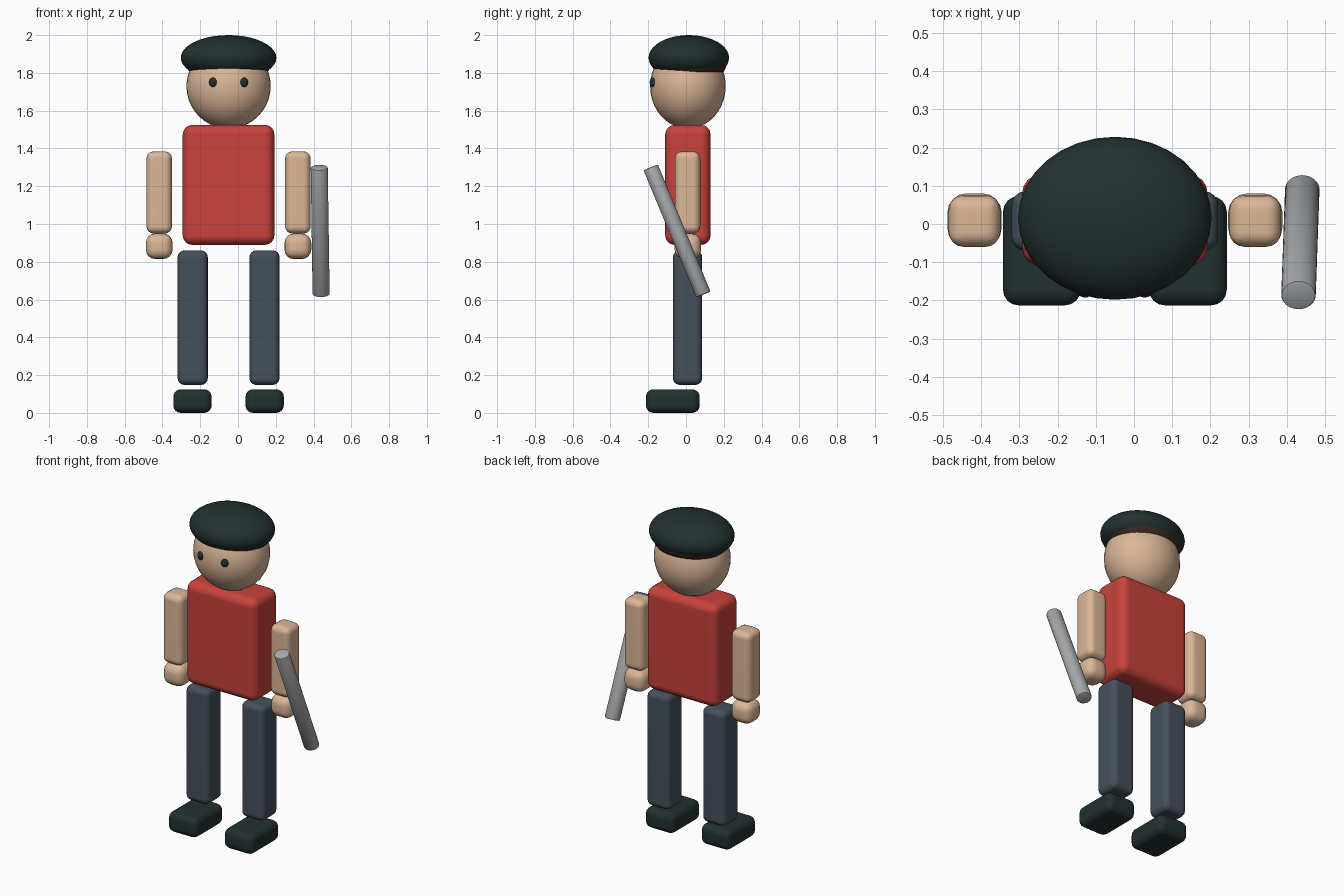
import bpy
import bmesh
from math import radians
from mathutils import Vector, Matrix

cube = bpy.data.objects.get("Cube")
if cube:
    bpy.data.objects.remove(cube, do_unlink=True)

MID = -0.05  # centre line of the body


def material(name, colour):
    mat = bpy.data.materials.new(name)
    mat.use_nodes = True
    mat.diffuse_color = (*colour, 1)
    bsdf = next(n for n in mat.node_tree.nodes if n.type == 'BSDF_PRINCIPLED')
    bsdf.inputs["Base Color"].default_value = (*colour, 1)
    bsdf.inputs["Roughness"].default_value = 0.7
    return mat


skin = material("skin", (0.71, 0.47, 0.31))
red = material("red cloth", (0.58, 0.055, 0.045))
slate = material("slate cloth", (0.06, 0.08, 0.105))
dark = material("dark green black", (0.016, 0.03, 0.03))
brown = material("dark brown", (0.05, 0.02, 0.014))
grey = material("grey metal", (0.38, 0.39, 0.4))


def finish(name, bm, mat, angle=50):
    mesh = bpy.data.meshes.new(name)
    bm.to_mesh(mesh)
    bm.free()
    mesh.materials.append(mat)
    obj = bpy.data.objects.new(name, mesh)
    bpy.context.collection.objects.link(obj)
    bpy.ops.object.select_all(action='DESELECT')
    obj.select_set(True)
    bpy.context.view_layer.objects.active = obj
    bpy.ops.object.shade_smooth_by_angle(angle=radians(angle))
    return obj


def rounded_box(name, centre, size, bevel, mat):
    bm = bmesh.new()
    bmesh.ops.create_cube(bm, size=1)
    bmesh.ops.scale(bm, vec=size, verts=bm.verts)
    bmesh.ops.bevel(bm, geom=bm.edges[:], offset=bevel, segments=4,
                    profile=0.5, affect='EDGES')
    bmesh.ops.translate(bm, vec=centre, verts=bm.verts)
    obj = finish(name, bm, mat)
    obj.modifiers.new("Weighted normals", 'WEIGHTED_NORMAL').keep_sharp = True
    return obj


def ellipsoid(name, centre, radii, mat, turn=0):
    bm = bmesh.new()
    bmesh.ops.create_uvsphere(bm, u_segments=32, v_segments=20, radius=1)
    place = (Matrix.Translation(centre) @ Matrix.Rotation(turn, 4, 'Z')
             @ Matrix.Diagonal((*radii, 1)))
    bmesh.ops.transform(bm, matrix=place, verts=bm.verts)
    return finish(name, bm, mat)


# Head, hair under the hat, and hat
ellipsoid("head", (MID, 0.01, 1.73), (0.223, 0.2, 0.225), skin)
ellipsoid("hair", (MID, 0.025, 1.85), (0.226, 0.19, 0.11), brown)
ellipsoid("hat", (MID, 0.015, 1.88), (0.253, 0.213, 0.12), dark)

# Torso
rounded_box("torso", (MID, 0.01, 1.207), (0.485, 0.24, 0.635), 0.05, red)

# Paired parts on each side of the centre line
for side, s in (("left", 1), ("right", -1)):
    ellipsoid(side + "_eye", (MID + s * 0.083, -0.177, 1.75),
              (0.021, 0.014, 0.025), dark, turn=s * radians(22))
    arm_x = MID + s * 0.367
    rounded_box(side + "_arm", (arm_x, 0.008, 1.167), (0.135, 0.135, 0.435), 0.038, skin)
    rounded_box(side + "_hand", (arm_x, 0.01, 0.882), (0.142, 0.14, 0.135), 0.05, skin)
    leg_x = MID + s * 0.19
    rounded_box(side + "_leg", (leg_x, 0.008, 0.504), (0.16, 0.155, 0.712), 0.036, slate)
    rounded_box(side + "_shoe", (MID + s * 0.191, -0.07, 0.0625), (0.203, 0.285, 0.125), 0.04, dark)

# Tilted baton beside the left hand
top, bottom = Vector((0.43, -0.187, 1.3)), Vector((0.44, 0.092, 0.627))
axis = top - bottom
bm = bmesh.new()
bmesh.ops.create_cone(bm, cap_ends=True, segments=32, radius1=0.041, radius2=0.041,
                      depth=axis.length)
rims = [e for e in bm.edges if any(len(f.verts) > 4 for f in e.link_faces)]
bmesh.ops.bevel(bm, geom=rims, offset=0.006, segments=2, profile=0.5, affect='EDGES')
bmesh.ops.scale(bm, vec=(1.1, 1, 1), verts=bm.verts)
tilt = Vector((0, 0, 1)).rotation_difference(axis).to_matrix().to_4x4()
bmesh.ops.transform(bm, matrix=Matrix.Translation((top + bottom) / 2) @ tilt, verts=bm.verts)
finish("baton", bm, grey, angle=35)
